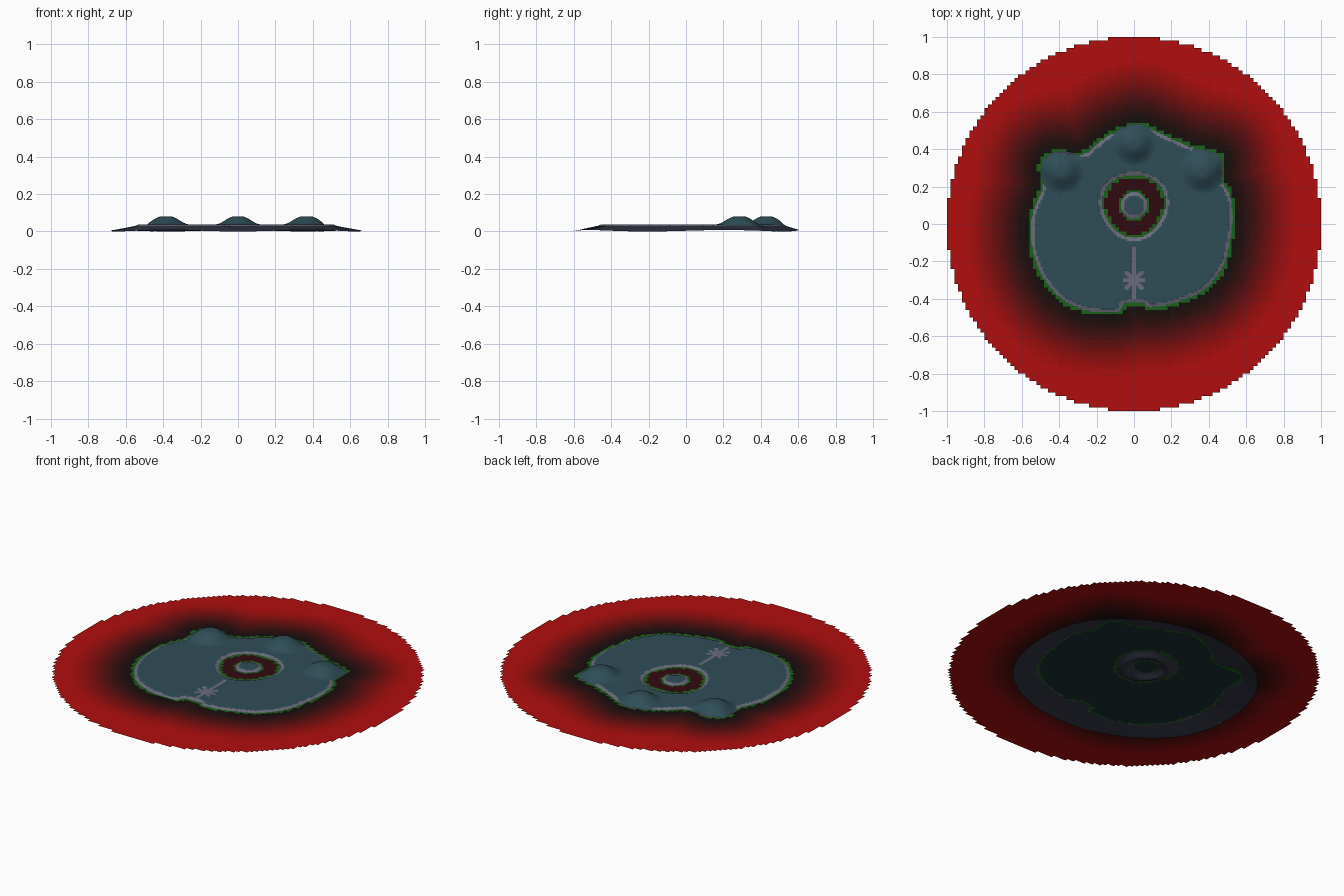
import bpy, bmesh, math
from mathutils import Vector

if "Cube" in bpy.data.objects:
    bpy.data.objects.remove(bpy.data.objects["Cube"])

WATER = 0.03
# Shoreline of the island, counter-clockwise from the landing notch
COAST = [(.06, -.42), (.07, -.45), (.2, -.43), (.38, -.36), (.49, -.22), (.53, 0),
         (.52, .15), (.46, .24), (.475, .36), (.4, .39), (.3, .41), (.15, .48),
         (.03, .535), (-.03, .52), (-.15, .47), (-.27, .36), (-.42, .385), (-.5, .33),
         (-.48, .2), (-.55, .05), (-.55, -.12), (-.5, -.27), (-.4, -.4),
         (-.25, -.47), (-.07, -.475), (-.06, -.42)]
HILLS = [(-.385, .285, .125), (0, .43, .12), (.365, .285, .125)]


def smooth(t):
    t = max(0, min(1, t))
    return t * t * (3 - 2 * t)


def chaikin(pts):
    out = []
    for a, b in zip(pts, pts[1:] + pts[:1]):
        for k in (.2, .8):
            out.append((a[0] + (b[0] - a[0]) * k, a[1] + (b[1] - a[1]) * k))
    return out


OUTLINE = chaikin(COAST)
EDGES = list(zip(OUTLINE, OUTLINE[1:] + OUTLINE[:1]))


def coast_distance(x, y):
    """Signed distance to the shoreline, positive on the island."""
    best, inside = 9, False
    for (ax, ay), (bx, by) in EDGES:
        ex, ey, px, py = bx - ax, by - ay, x - ax, y - ay
        t = max(0, min(1, (px * ex + py * ey) / (ex * ex + ey * ey)))
        best = min(best, (px - t * ex) ** 2 + (py - t * ey) ** 2)
        if (ay > y) != (by > y) and x < ax + (y - ay) * ex / ey:
            inside = not inside
    return math.sqrt(best) * (1 if inside else -1)


def lagoon_distance(x, y):
    """Positive on the shore around the lagoon and on its islet."""
    r = math.hypot(x, y - .1)
    return max(r - .168 - .006 * math.sin(3 * math.atan2(y - .1, x)), .07 - r)


def rim(x, y):
    return (abs((x + .01) / .67) ** 2.2 + abs(y / .605) ** 2.2) ** (1 / 2.2)


def on_path(x, y):
    r, a = math.hypot(x, y + .3), math.atan2(y + .3, x)
    return (abs(x) < .011 and -.4 < y < -.12) or r < .05 + .016 * math.cos(8 * a)


def height(x, y, d, lag):
    if d < 0:  # sloping seabed
        out = max(0, 1 - rim(x, y)) * .63
        foot = .004 + .004 * math.sin(5 * math.atan2(y, x))
        z = WATER + (foot - WATER) * (-d / (-d + out))
    elif lag < 0:  # lagoon floor
        z = WATER - .02 * smooth(-lag / .05)
    else:
        z = WATER + .008 * smooth(min(d, lag) / .022)
        if on_path(x, y):
            z -= .003
    for hx, hy, hr in HILLS:
        z += .043 * smooth(1.2 * (1 - math.hypot(x - hx, y - hy) / hr)) * smooth((d + .06) / .1)
    return z


def material(name, rgb):
    m = bpy.data.materials.new(name)
    m.diffuse_color = (*rgb, 1)
    m.use_nodes = True
    m.node_tree.nodes["Principled BSDF"].inputs["Base Color"].default_value = m.diffuse_color
    return m


def grid_object(name, step, keep, vertex, slot, mats):
    """Square-celled sheet, trimmed by keep() and shaped by vertex()."""
    bm, verts = bmesh.new(), {}
    n = round(1 / step)

    def get(i, j):
        if (i, j) not in verts:
            verts[i, j] = bm.verts.new(vertex(i * step, j * step))
        return verts[i, j]
    for i in range(-n, n):
        for j in range(-n, n):
            cx, cy = (i + .5) * step, (j + .5) * step
            if keep(cx, cy):
                f = bm.faces.new([get(i, j), get(i + 1, j), get(i + 1, j + 1), get(i, j + 1)])
                f.material_index = slot(cx, cy)
    me = bpy.data.meshes.new(name)
    bm.to_mesh(me)
    bm.free()
    for m in mats:
        me.materials.append(m)
    ob = bpy.data.objects.new(name, me)
    bpy.context.collection.objects.link(ob)
    return ob


# Island terrain: seabed skirt, plateau, hills, lagoon and carved path
def terrain_vertex(x, y):
    e = rim(x, y)
    if e > .99:
        x, y = x / e, y / e
    return Vector((x, y, height(x, y, coast_distance(x, y), lagoon_distance(x, y))))


def terrain_slot(x, y):
    d = min(coast_distance(x, y), lagoon_distance(x, y))
    if d < 0:
        return 2
    hill = any(math.hypot(x - hx, y - hy) < hr for hx, hy, hr in HILLS)
    return 1 if (d < .017 and not hill) or on_path(x, y) else 0


island = grid_object("island_terrain", .01, lambda x, y: rim(x, y) < 1,
                     terrain_vertex, terrain_slot,
                     [material("grass", (.028, .075, .095)),
                      material("stone", (.15, .15, .2)),
                      material("seabed", (.035, .038, .06))])
for p in island.data.polygons:
    p.use_smooth = True

# Water disc: green shoreline fading through black to red
BANDS = 24


def water_slot(x, y):
    d, lag = coast_distance(x, y), lagoon_distance(x, y)
    if abs(min(d, lag) + .003) < .013:
        return BANDS
    if d > 0:
        return BANDS + (1 if lag > 0 else 2)
    return min(BANDS - 1, int(BANDS * smooth((-d + .03) / .42)))


fade = []
for k in range(BANDS):
    t = (k + .5) / BANDS
    fade.append(material("water_%02d" % k, ((.08 + .62 * t) ** 2.2, .004, .004)))
fade += [material("shore_green", (.01, .12, .01)),
         material("water_under_land", (.012, .03, .035)),
         material("lagoon_water", (.03, .003, .005))]
grid_object("water_disc", .02, lambda x, y: math.hypot(x, y) < 1,
            lambda x, y: Vector((x, y, WATER)), water_slot, fade)
